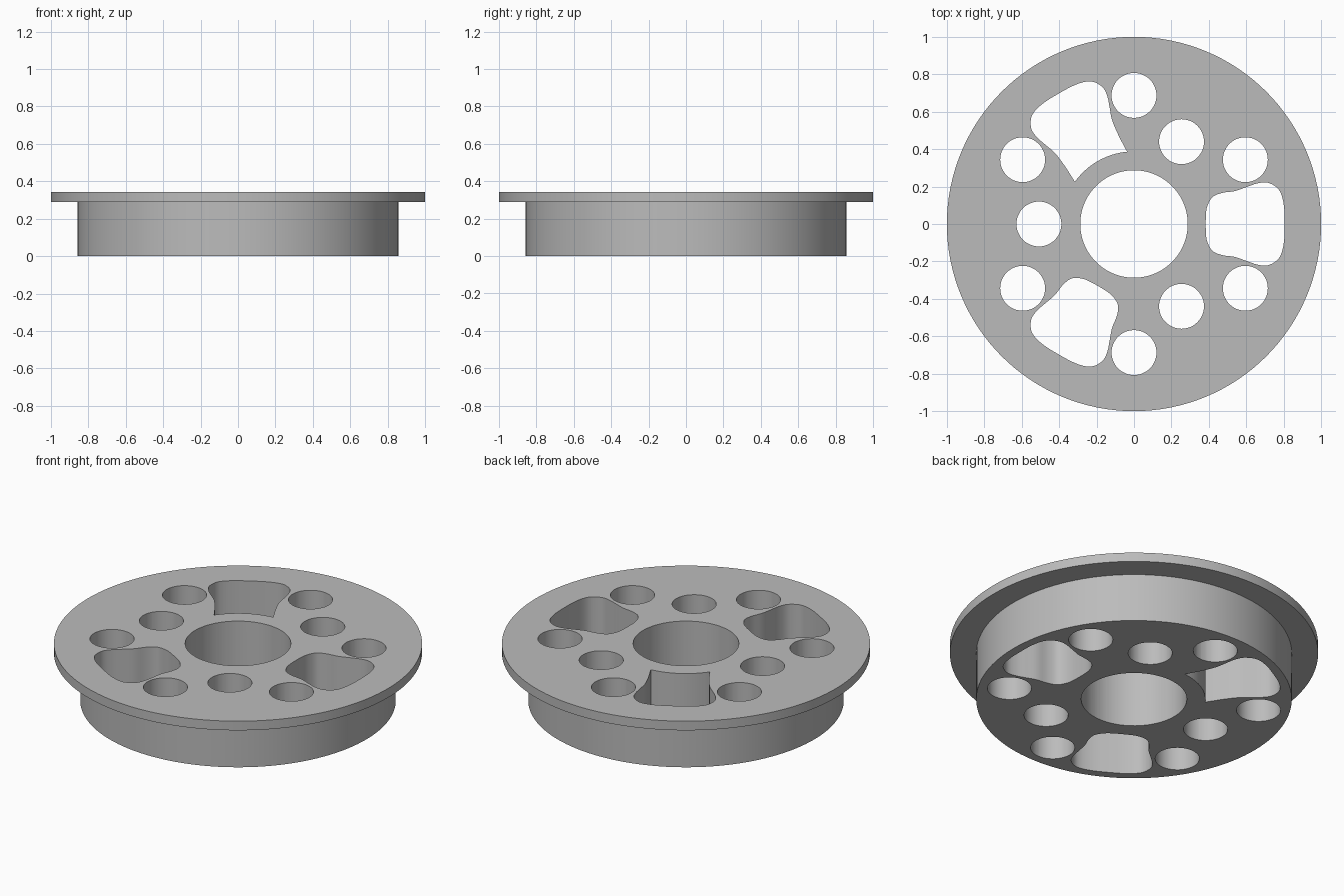
import bpy
import bmesh
from math import cos, sin, radians, tau
from mathutils import Vector
from mathutils.geometry import interpolate_bezier

if "Cube" in bpy.data.objects:
    bpy.data.objects.remove(bpy.data.objects["Cube"])

HUB_TOP, TOP = 0.288, 0.343

grey = bpy.data.materials.new("plain grey")
grey.use_nodes = True
grey.diffuse_color = (0.5, 0.5, 0.5, 1)
grey.node_tree.nodes["Principled BSDF"].inputs["Base Color"].default_value = (0.5, 0.5, 0.5, 1)


def circle(radius, count, cx=0, cy=0):
    return [Vector((cx + radius * cos(tau * i / count), cy + radius * sin(tau * i / count)))
            for i in range(count)]


def smooth_path(points, steps=4):
    """Open curve passing softly through the points."""
    path = []
    last = len(points) - 1
    for i in range(last):
        a, b = points[i], points[i + 1]
        ta = (b - points[max(i - 1, 0)]) / 6
        tb = (points[min(i + 2, last)] - a) / 6
        path += interpolate_bezier(a, a + ta, b - tb, b, steps + 1)[:-1]
    return [p.to_2d() for p in path] + [points[-1].to_2d()]


def add_prism(bm, outline, z0, z1):
    low = [bm.verts.new((p.x, p.y, z0)) for p in outline]
    high = [bm.verts.new((p.x, p.y, z1)) for p in outline]
    bm.faces.new(low[::-1])
    bm.faces.new(high)
    for i in range(len(low)):
        j = (i + 1) % len(low)
        bm.faces.new((low[i], low[j], high[j], high[i]))


def make_object(name, bm):
    bmesh.ops.recalc_face_normals(bm, faces=bm.faces)
    mesh = bpy.data.meshes.new(name)
    bm.to_mesh(mesh)
    bm.free()
    obj = bpy.data.objects.new(name, mesh)
    bpy.context.collection.objects.link(obj)
    mesh.materials.append(grey)
    return obj


# Slot outlines: outer part is shared, inner end is rounded or sharp
OUTER = [(.539, .176), (.60, .197), (.659, .217), (.714, .221),
         (.765, .193), (.79, .15), (.803, .08), (.805, 0)]
ROUNDED = [(.383, 0), (.386, .07), (.40, .115), (.425, .148), (.475, .167)]
SHARP = [(.353, .161), (.45, .165)]


def slot(inner, angle, arc=()):
    half = smooth_path([Vector((x, y, 0)) for x, y in inner + OUTER])
    half = list(arc) + half
    other = [Vector((p.x, -p.y)) for p in half[-2:0:-1]]
    turn = radians(angle)
    return [Vector((p.x * cos(turn) - p.y * sin(turn), p.x * sin(turn) + p.y * cos(turn)))
            for p in half + other]


# Flanged disc, turned as one solid
bm = bmesh.new()
profile = [(0, 0), (.857, 0), (.857, HUB_TOP), (1, HUB_TOP), (1, TOP), (0, TOP)]
verts = [bm.verts.new((r, 0, z)) for r, z in profile]
edges = [bm.edges.new(pair) for pair in zip(verts, verts[1:])]
bmesh.ops.spin(bm, geom=verts + edges, cent=(0, 0, 0), axis=(0, 0, 1),
               angle=tau, steps=128, use_duplicate=False)
bmesh.ops.remove_doubles(bm, verts=bm.verts, dist=1e-5)
disc = make_object("flanged_disc", bm)

# Cutters: centre bore, outer and inner rings of round holes, three slots
bm = bmesh.new()
outlines = [circle(.287, 96)]
for a in range(30, 360, 60):
    outlines.append(circle(.12, 48, .687 * cos(radians(a)), .687 * sin(radians(a))))
for a in (60, 180, 300):
    outlines.append(circle(.12, 48, .508 * cos(radians(a)), .508 * sin(radians(a))))
outlines += [slot(ROUNDED, 0), slot(ROUNDED, 240)]
inner_arc = [Vector((.388 * cos(radians(a)), .388 * sin(radians(a)))) for a in range(0, 24, 3)]
outlines.append(slot(SHARP, 120, inner_arc))
for outline in outlines:
    add_prism(bm, outline, -.1, TOP + .1)
cutter = make_object("hole_cutter", bm)
cutter.hide_render = True

# Cut the holes and drop the cutter
cut = disc.modifiers.new("holes", "BOOLEAN")
cut.operation = "DIFFERENCE"
cut.solver = "EXACT"
cut.object = cutter
bpy.ops.object.select_all(action="DESELECT")
bpy.context.view_layer.objects.active = disc
disc.select_set(True)
bpy.ops.object.modifier_apply(modifier=cut.name)
bpy.data.objects.remove(cutter)

bpy.ops.object.shade_smooth_by_angle(angle=radians(30))
